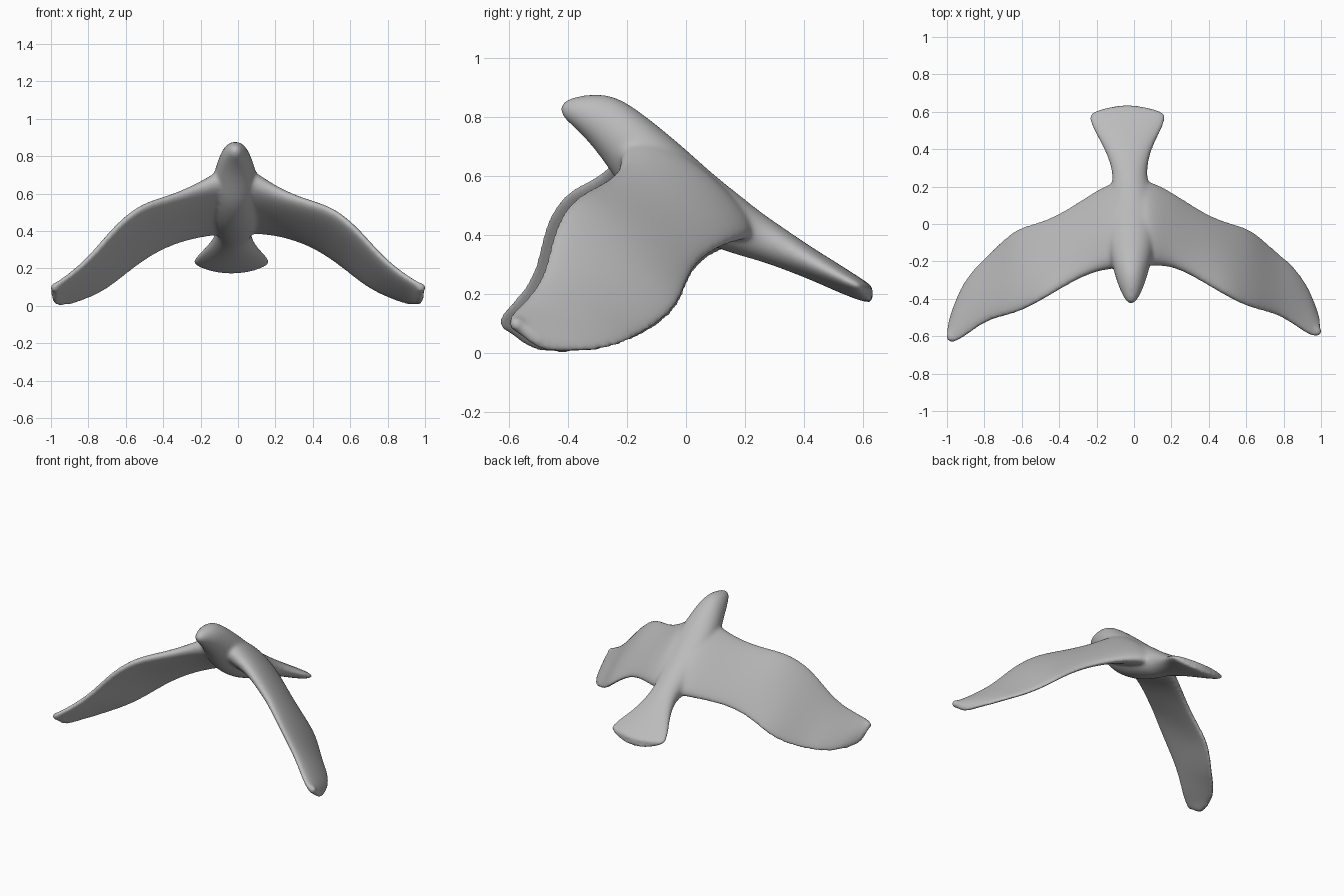
import bpy, bmesh, math
from mathutils import Vector

if "Cube" in bpy.data.objects:
    bpy.data.objects.remove(bpy.data.objects["Cube"], do_unlink=True)

SIDES = 16
bm = bmesh.new()


def loft(rings):
    """Skin a list of point rings and close both ends."""
    loops = [[bm.verts.new(p) for p in ring] for ring in rings]
    for a, b in zip(loops, loops[1:]):
        for i in range(SIDES):
            j = (i + 1) % SIDES
            bm.faces.new((a[i], a[j], b[j], b[i]))
    bm.faces.new(loops[0])
    bm.faces.new(loops[-1])


# Body, head and fanned tail: y, top z, bottom z, half width
body = [
    (-.428, .85, .805, .018), (-.39, .869, .775, .044), (-.32, .882, .705, .075),
    (-.26, .879, .62, .092), (-.2, .855, .53, .112), (-.1, .779, .45, .135),
    (0, .694, .392, .145), (.1, .602, .354, .132), (.18, .54, .328, .11),
    (.25, .482, .31, .092), (.33, .427, .282, .104), (.42, .364, .248, .137),
    (.52, .302, .203, .187), (.6, .25, .171, .216), (.655, .212, .162, .205),
]
rings = []
for y, top, bottom, half in body:
    cx = -.015 - .02 * max(0, min(1, (y - .15) / .3))
    fan = max(0, (y - .4) / .23)
    ring = []
    for i in range(SIDES):
        a = math.tau * i / SIDES
        c, s = math.cos(a), math.sin(a)
        ring.append((cx + half * c, y - .04 * fan * c * c,
                     (top + bottom) / 2 + (top - bottom) / 2 * s + .03 * fan * c * c))
    rings.append(ring)
loft(rings)

# Wing stations: x, leading y, leading z, trailing y, trailing z, half thickness
wing = [
    (.0, -.2, .72, .23, .4, .105), (.07, -.22, .7, .23, .393, .1),
    (.13, -.225, .662, .21, .386, .086), (.2, -.228, .625, .172, .378, .068),
    (.3, -.272, .585, .11, .35, .054), (.4, -.332, .555, .05, .31, .05),
    (.5, -.392, .524, .012, .248, .047), (.6, -.445, .447, -.01, .17, .043),
    (.68, -.468, .362, -.07, .105, .039), (.76, -.488, .273, -.145, .06, .036),
    (.83, -.525, .21, -.2, .032, .034), (.89, -.568, .166, -.27, .01, .032),
    (.935, -.594, .138, -.345, .002, .03), (.968, -.606, .12, -.44, -.002, .029),
    (.99, -.602, .108, -.51, .014, .027),
]


def build_wing(side):
    other = side < 0
    lead, trail = [], []
    for x, ly, lz, ty, tz, _ in wing:
        fade = min(1, x / .2)
        outer = min(1, (1 - x) / .3)
        raise_z = .018 * fade * outer if other else 0
        back = -.03 * fade if other else 0
        drop = -.012 * fade * outer if other else 0
        px = side * x - (.013 * outer if other else 0)
        lead.append(Vector((px, ly + back, lz + raise_z)))
        trail.append(Vector((px, ty + back * max(0, x - .6) * 2, tz + drop)))
    rings = []
    last = len(wing) - 1
    for k in range(len(wing)):
        a, b = max(k - 1, 0), min(k + 1, last)
        span = (lead[b] + trail[b]) - (lead[a] + trail[a])
        chord = trail[k] - lead[k]
        n = chord.cross(span).normalized()
        if n.z < 0:
            n = -n
        ring = []
        for i in range(SIDES):
            t = math.tau * i / SIDES
            u = (1 - math.cos(t)) / 2
            blunt = math.copysign(abs(math.sin(t)) ** .85, math.sin(t))
            offset = wing[k][5] * blunt * (1.02 - .36 * u)
            camber = .015 * chord.length * math.sin(math.pi * u)
            ring.append(lead[k] + chord * u + n * (offset + camber))
        rings.append(ring)
    loft(rings)
    # Longest feather at the tip
    m = Vector((side * .8, -.2, -.2)).to_track_quat('Z', 'Y').to_matrix().to_4x4()
    m.translation = Vector((side * .978, -.605 if other else -.575, .098))
    tip = bmesh.ops.create_uvsphere(bm, u_segments=12, v_segments=8, radius=.028)
    bmesh.ops.transform(bm, matrix=m, verts=tip["verts"])


build_wing(1)
build_wing(-1)
bmesh.ops.recalc_face_normals(bm, faces=bm.faces[:])
mesh = bpy.data.meshes.new("bird")
bm.to_mesh(mesh)
bm.free()
bird = bpy.data.objects.new("bird", mesh)
bpy.context.collection.objects.link(bird)

# Plain clay grey
grey = bpy.data.materials.new("grey")
grey.use_nodes = True
color = (.5, .5, .5, 1)
grey.diffuse_color = color
grey.node_tree.nodes["Principled BSDF"].inputs["Base Color"].default_value = color
mesh.materials.append(grey)

# Round the forms, fuse them into one skin and soften the joins
sub = bird.modifiers.new("round", 'SUBSURF')
sub.levels = sub.render_levels = 2
fuse = bird.modifiers.new("fuse", 'REMESH')
fuse.mode = 'VOXEL'
fuse.voxel_size = .009
fuse.use_smooth_shade = True
soft = bird.modifiers.new("soften", 'SMOOTH')
soft.factor = .5
soft.iterations = 20

bpy.context.view_layer.objects.active = bird
bird.select_set(True)
bpy.ops.object.shade_smooth()
